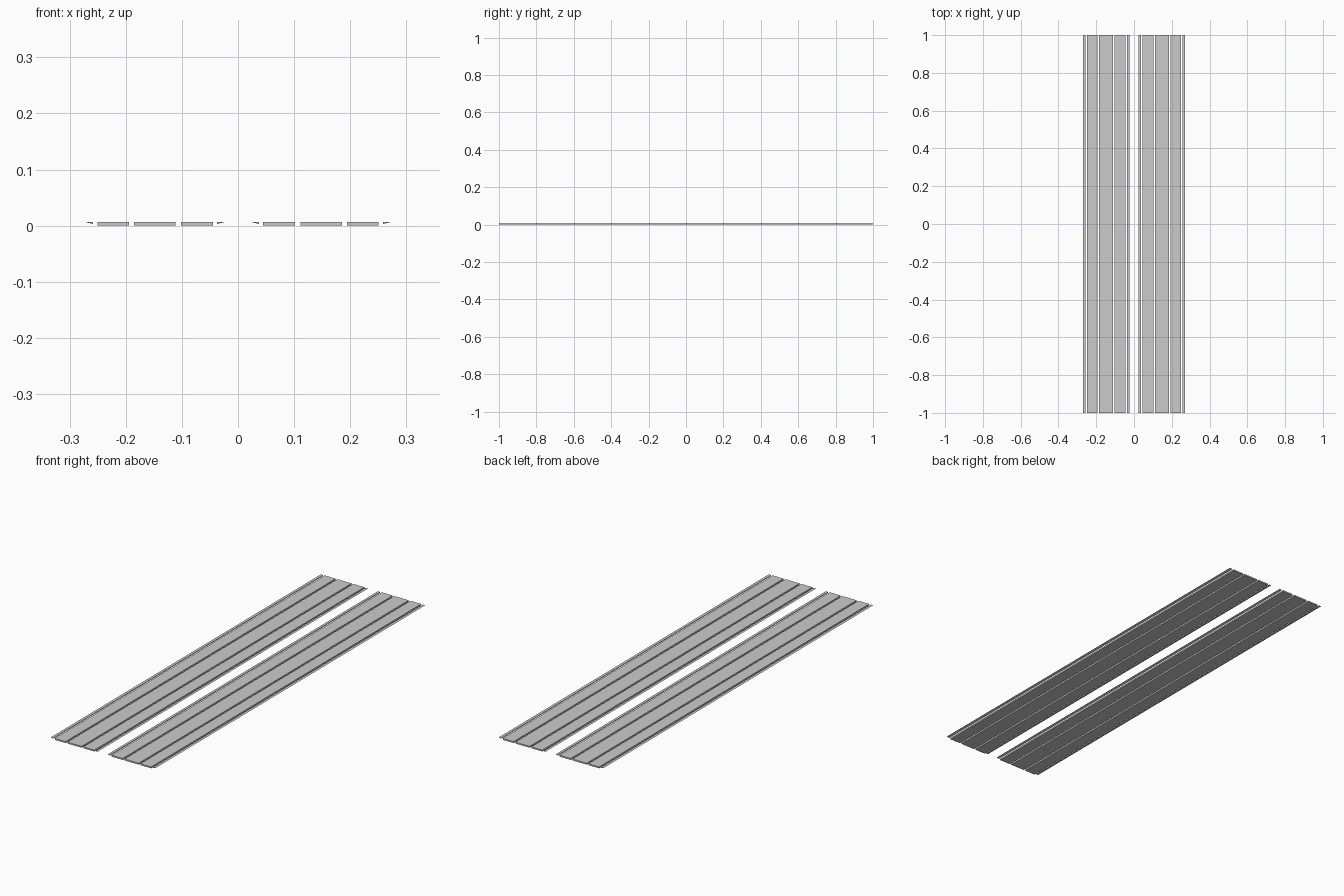
import bpy, bmesh

if "Cube" in bpy.data.objects:
    bpy.data.objects.remove(bpy.data.objects["Cube"])

L = 1.0      # half length along y
TOP = 0.007  # plank thickness

def extrude_profile(name, pts):
    """Extrude an x-z outline along the full length in y."""
    bm = bmesh.new()
    face = bm.faces.new([bm.verts.new((x, -L, z)) for x, z in pts])
    out = bmesh.ops.extrude_face_region(bm, geom=[face])
    moved = [v for v in out["geom"] if isinstance(v, bmesh.types.BMVert)]
    bmesh.ops.translate(bm, verts=moved, vec=(0, 2 * L, 0))
    bmesh.ops.recalc_face_normals(bm, faces=bm.faces)
    me = bpy.data.meshes.new(name)
    bm.to_mesh(me)
    bm.free()
    ob = bpy.data.objects.new(name, me)
    bpy.context.collection.objects.link(ob)

def plank(name, x0, x1):
    extrude_profile(name, [(x0, 0), (x1, 0), (x1, TOP), (x0, TOP)])

def edge_strip(name, tip, base):
    # thin lip tapering to a sharp outer edge
    extrude_profile(name, [(tip, 0.0062), (base, 0.003), (base, 0.0062)])

# two mirrored tracks, each with three planks and two tapered lips
for side, s in (("left", -1), ("right", 1)):
    plank(side + "_inner_plank", s * 0.045, s * 0.102)
    plank(side + "_middle_plank", s * 0.111, s * 0.185)
    plank(side + "_outer_plank", s * 0.194, s * 0.250)
    edge_strip(side + "_inner_lip", s * 0.025, s * 0.037)
    edge_strip(side + "_outer_lip", s * 0.271, s * 0.258)
